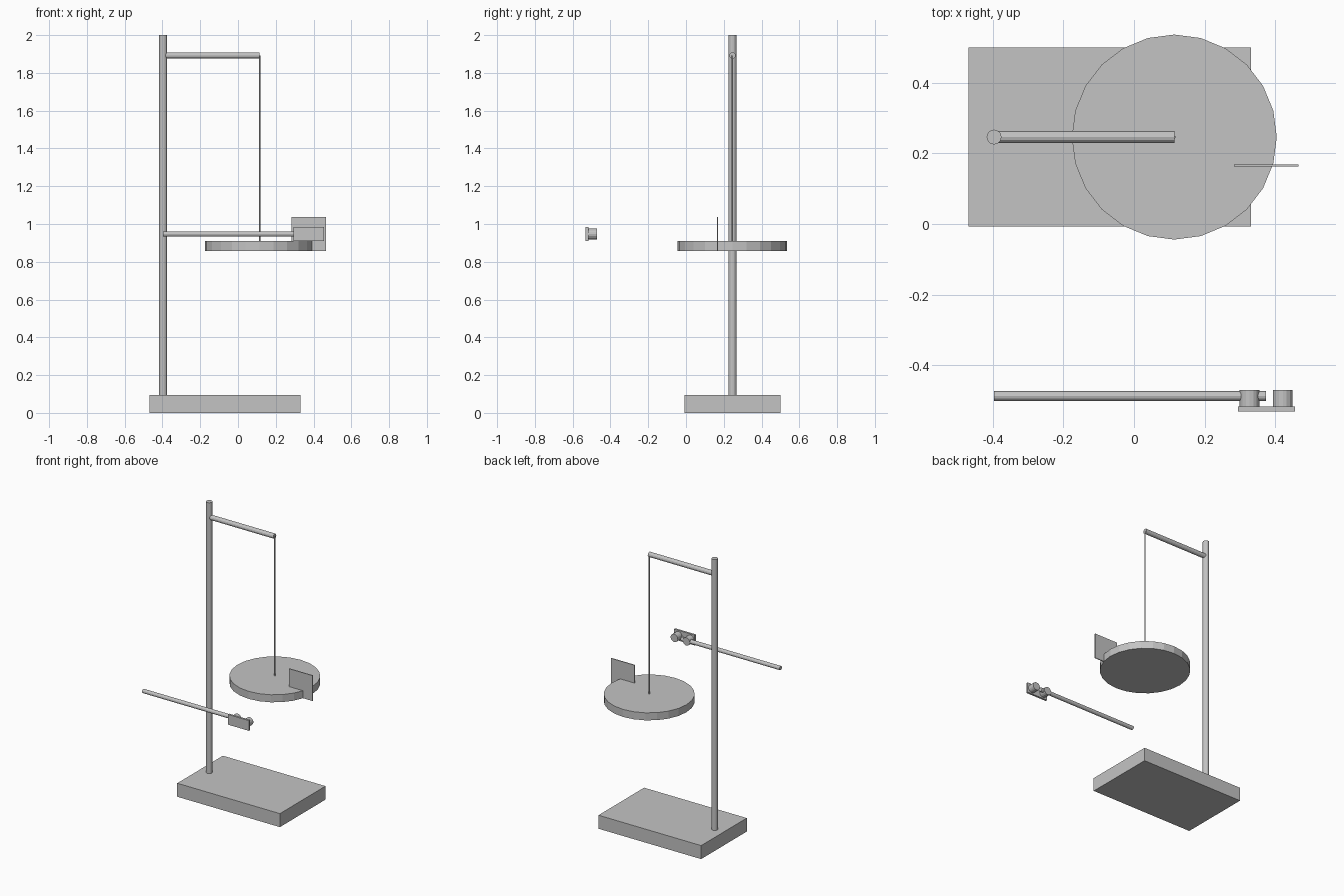
import bpy, math
from mathutils import Vector

if "Cube" in bpy.data.objects:
    bpy.data.objects.remove(bpy.data.objects["Cube"])

grey = bpy.data.materials.new("plain grey")
grey.diffuse_color = (0.55, 0.55, 0.55, 1)
grey.use_nodes = True
grey.node_tree.nodes["Principled BSDF"].inputs["Base Color"].default_value = grey.diffuse_color


def box(name, low, high):
    low, high = Vector(low), Vector(high)
    bpy.ops.mesh.primitive_cube_add(size=1, location=(low + high) / 2)
    ob = bpy.context.object
    ob.name = name
    ob.scale = high - low
    bpy.ops.object.transform_apply(location=False, rotation=False, scale=True)
    ob.data.materials.append(grey)
    return ob


def rod(name, start, end, radius, sides=12):
    start, end = Vector(start), Vector(end)
    axis = end - start
    bpy.ops.mesh.primitive_cylinder_add(vertices=sides, radius=radius, depth=axis.length,
                                        location=(start + end) / 2)
    ob = bpy.context.object
    ob.name = name
    ob.rotation_euler = axis.to_track_quat('Z', 'Y').to_euler()
    ob.data.materials.append(grey)
    return ob


pole_x, hang_x, mid_y = -0.396, 0.114, 0.246

# Stand: base block, upright pole and top arm
box("base", (-0.468, -0.007, 0), (0.331, 0.5, 0.095))
rod("pole", (pole_x, mid_y, 0.09), (pole_x, mid_y, 2), 0.021, 16)
rod("top_arm", (pole_x, mid_y, 1.892), (hang_x, mid_y, 1.892), 0.017)

# Hanging disc with its cord and upright flag
rod("cord", (hang_x, mid_y, 0.9), (hang_x, mid_y, 1.892), 0.004, 8)
rod("disc", (hang_x, mid_y, 0.858), (hang_x, mid_y, 0.911), 0.29, 24)
box("flag", (0.283, 0.163, 0.858), (0.466, 0.169, 1.037))

# Separate side arm carrying a plate with two round studs
arm_z = 0.947
rod("side_arm", (pole_x, -0.487, arm_z), (0.374, -0.487, arm_z), 0.014)
box("stud_plate", (0.294, -0.531, arm_z - 0.036), (0.456, -0.517, arm_z + 0.036))
for side, x in (("left", 0.327), ("right", 0.421)):
    rod(side + "_stud", (x, -0.518, arm_z), (x, -0.47, arm_z), 0.028, 16)
